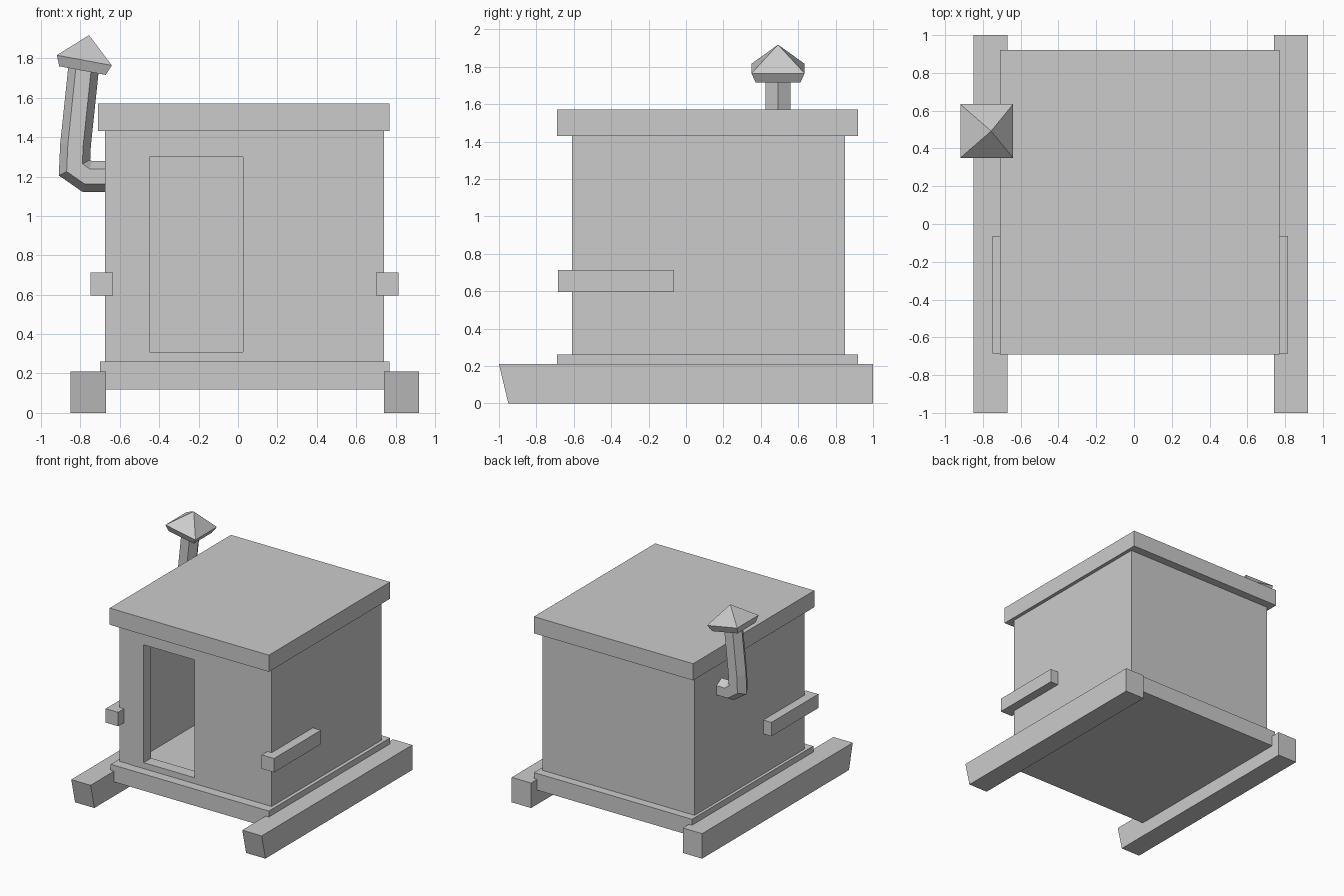
import bpy, bmesh, math
from mathutils import Vector, Matrix

if "Cube" in bpy.data.objects:
    bpy.data.objects.remove(bpy.data.objects["Cube"])


def finish(name, bm):
    bmesh.ops.recalc_face_normals(bm, faces=bm.faces)
    me = bpy.data.meshes.new(name)
    bm.to_mesh(me)
    bm.free()
    ob = bpy.data.objects.new(name, me)
    bpy.context.collection.objects.link(ob)
    return ob


def loft(name, rings):
    """Skin closed rings of points and cap both ends."""
    bm = bmesh.new()
    vs = [[bm.verts.new(p) for p in r] for r in rings]
    n = len(vs[0])
    for a, b in zip(vs, vs[1:]):
        for i in range(n):
            j = (i + 1) % n
            bm.faces.new((a[i], a[j], b[j], b[i]))
    bm.faces.new(vs[0])
    bm.faces.new(vs[-1])
    return finish(name, bm)


def box(name, x, y, z):
    return loft(name, [[(x[0], y[0], h), (x[1], y[0], h),
                        (x[1], y[1], h), (x[0], y[1], h)] for h in z])


# Skids with raked front ends
skid_profile = [(-0.95, 0), (1, 0), (1, 0.21), (-1, 0.21)]
for side, xs in (("left", (-0.85, -0.67)), ("right", (0.74, 0.92))):
    loft(side + "_skid", [[(x, y, z) for y, z in skid_profile] for x in xs])

# Base and roof slabs
box("base_slab", (-0.70, 0.77), (-0.69, 0.92), (0.12, 0.26))
box("roof_slab", (-0.71, 0.77), (-0.69, 0.92), (1.43, 1.57))

# Hollow walls
WZ = (0.26, 1.43)
box("left_wall", (-0.675, -0.58), (-0.607, 0.85), WZ)
box("right_wall", (0.645, 0.74), (-0.51, 0.75), WZ)
box("back_wall", (-0.58, 0.74), (0.75, 0.85), WZ)

# Front wall: 3x3 panel grid with the doorway left out, then thickened
bm = bmesh.new()
gx, gz = (-0.58, -0.45, 0.025, 0.74), (0.26, 0.31, 1.30, 1.43)
grid = [[bm.verts.new((x, -0.61, z)) for z in gz] for x in gx]
for i in range(3):
    for j in range(3):
        if (i, j) != (1, 1):
            bm.faces.new((grid[i][j], grid[i + 1][j],
                          grid[i + 1][j + 1], grid[i][j + 1]))
ext = bmesh.ops.extrude_face_region(bm, geom=bm.faces[:], use_keep_orig=True)
bmesh.ops.translate(bm, vec=(0, 0.1, 0),
                    verts=[v for v in ext["geom"] if isinstance(v, bmesh.types.BMVert)])
finish("front_wall", bm)

# Side rails
for side, xs in (("left", (-0.75, -0.635)), ("right", (0.70, 0.815))):
    box(side + "_rail", xs, (-0.685, -0.063), (0.595, 0.712))

# Six-sided stove pipe swept with mitred bends
CY, R = 0.492, 0.078
path = [Vector((x, CY, z)) for x, z in
        ((-0.60, 1.20), (-0.765, 1.20), (-0.83, 1.245), (-0.825, 1.36), (-0.783, 1.76))]
rings = []
for i, p in enumerate(path):
    a = (p - path[i - 1]).normalized() if i else (path[1] - p).normalized()
    b = (path[i + 1] - p).normalized() if i + 1 < len(path) else a
    t = (a + b).normalized()
    side = Vector((-t.z, 0, t.x)) / t.dot(a)
    rings.append([p + R * (math.cos(k * math.pi / 3) * side
                           + math.sin(k * math.pi / 3) * Vector((0, 1, 0))) for k in range(6)])
loft("stove_pipe", rings)

# Tilted square pipe cap with pyramid top
bm = bmesh.new()
low, mid = [[bm.verts.new((sx * h, sy * h, z)) for sx, sy in
             ((-1, -1), (1, -1), (1, 1), (-1, 1))] for h, z in ((0.12, -0.053), (0.142, 0))]
tip = bm.verts.new((0, 0, 0.13))
bm.faces.new(low)
for i in range(4):
    j = (i + 1) % 4
    bm.faces.new((low[i], low[j], mid[j], mid[i]))
    bm.faces.new((mid[i], mid[j], tip))
bm.transform(Matrix.Translation((-0.78, CY, 1.79)) @ Matrix.Rotation(math.radians(10.5), 4, 'Y'))
finish("pipe_cap", bm)
